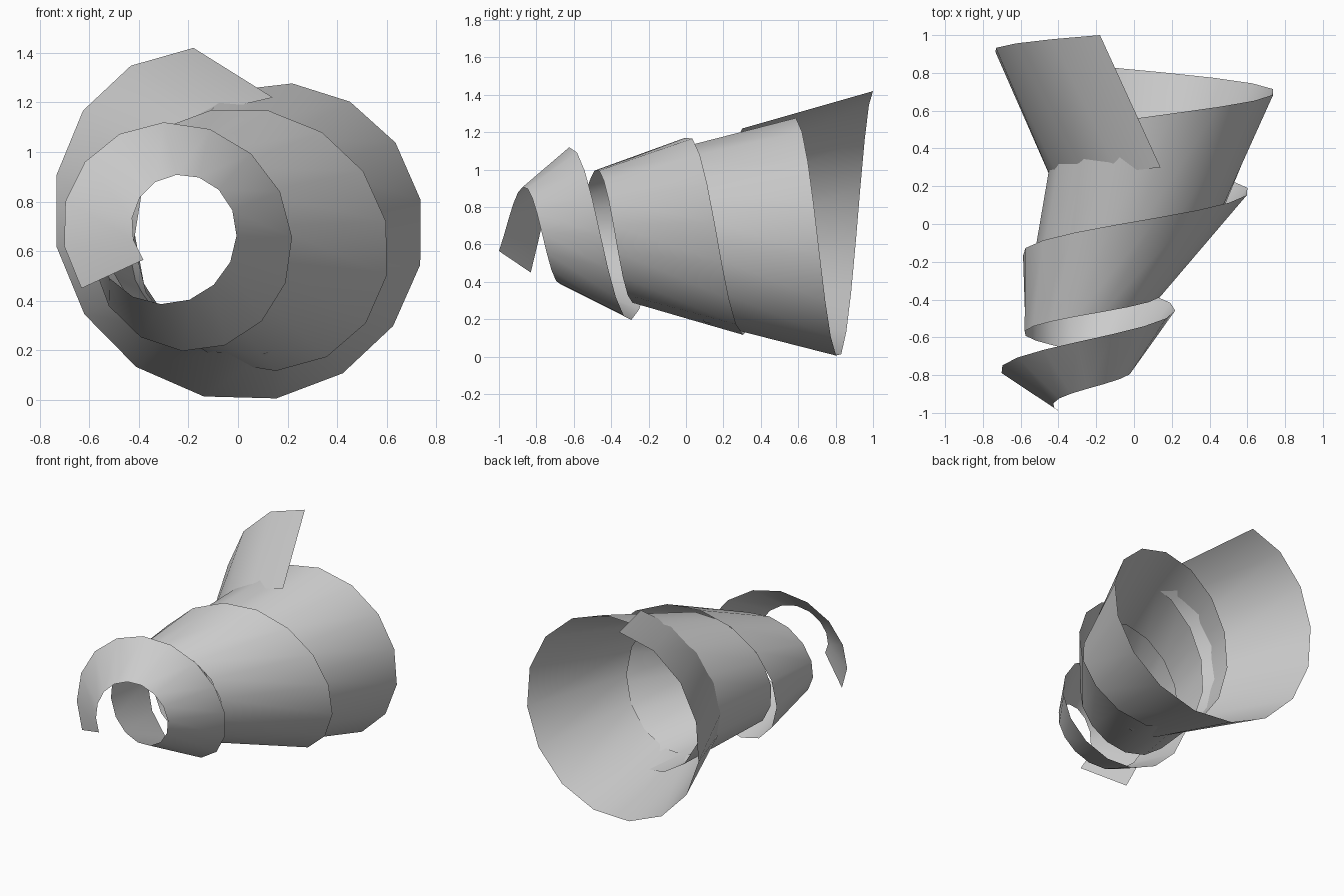
import bpy
import bmesh
import math

cube = bpy.data.objects.get("Cube")
if cube:
    bpy.data.objects.remove(cube, do_unlink=True)

SEGMENTS = 51
SWEEP = math.radians(1200)
AXIS_Z = 0.67

# Sideways sway of the spiral axis: (y, x) keys from front to back
SWAY = [(-1, -0.20), (-0.85, -0.245), (-0.7, -0.28), (-0.55, -0.27),
        (-0.3, -0.18), (0, -0.02), (0.3, 0.14), (0.58, 0.145),
        (0.8, 0.06), (0.93, -0.05), (1, -0.18)]


def slope(i):
    a, b = SWAY[max(i - 1, 0)], SWAY[min(i + 1, len(SWAY) - 1)]
    return (b[1] - a[1]) / (b[0] - a[0])


def sway(y):
    """Smooth cubic interpolation of the axis keys."""
    i = 0
    while i < len(SWAY) - 2 and y > SWAY[i + 1][0]:
        i += 1
    (y0, x0), (y1, x1) = SWAY[i], SWAY[i + 1]
    d = y1 - y0
    u = (y - y0) / d
    ease = u * u * (3 - 2 * u)
    return (x0 + (x1 - x0) * ease
            + d * u * (1 - u) * ((1 - u) * slope(i) - u * slope(i + 1)))


def ring_point(y, radius, angle):
    return (sway(y) + radius * math.cos(angle), y,
            AXIS_Z + radius * math.sin(angle))


# Ribbon: a wide back edge and a narrow front edge, winding forward
bm = bmesh.new()
previous = None
for i in range(SEGMENTS + 1):
    t = i / SEGMENTS
    angle = math.pi / 2 + SWEEP * t
    back = ring_point(1 - 1.074 * t - 1.266 * t**2 + 0.51 * t**3,
                      0.75 - 0.54 * t + 0.23 * t**2, angle)
    front = ring_point(0.3 - 1.3 * t, 0.55 - 0.4 * t + 0.06 * t**2, angle)
    pair = [bm.verts.new(back), bm.verts.new(front)]
    if previous:
        bm.faces.new((previous[0], previous[1], pair[1], pair[0]))
    previous = pair

mesh = bpy.data.meshes.new("spiral_ribbon")
bm.to_mesh(mesh)
bm.free()
ribbon = bpy.data.objects.new("spiral_ribbon", mesh)
bpy.context.collection.objects.link(ribbon)

# Plain grey colour
grey = bpy.data.materials.new("light_grey")
grey.use_nodes = True
color = (0.6, 0.6, 0.6, 1)
grey.diffuse_color = color
grey.node_tree.nodes["Principled BSDF"].inputs["Base Color"].default_value = color
mesh.materials.append(grey)

bpy.ops.object.select_all(action="DESELECT")
ribbon.select_set(True)
bpy.context.view_layer.objects.active = ribbon
bpy.ops.object.shade_smooth_by_angle(angle=math.radians(40))
